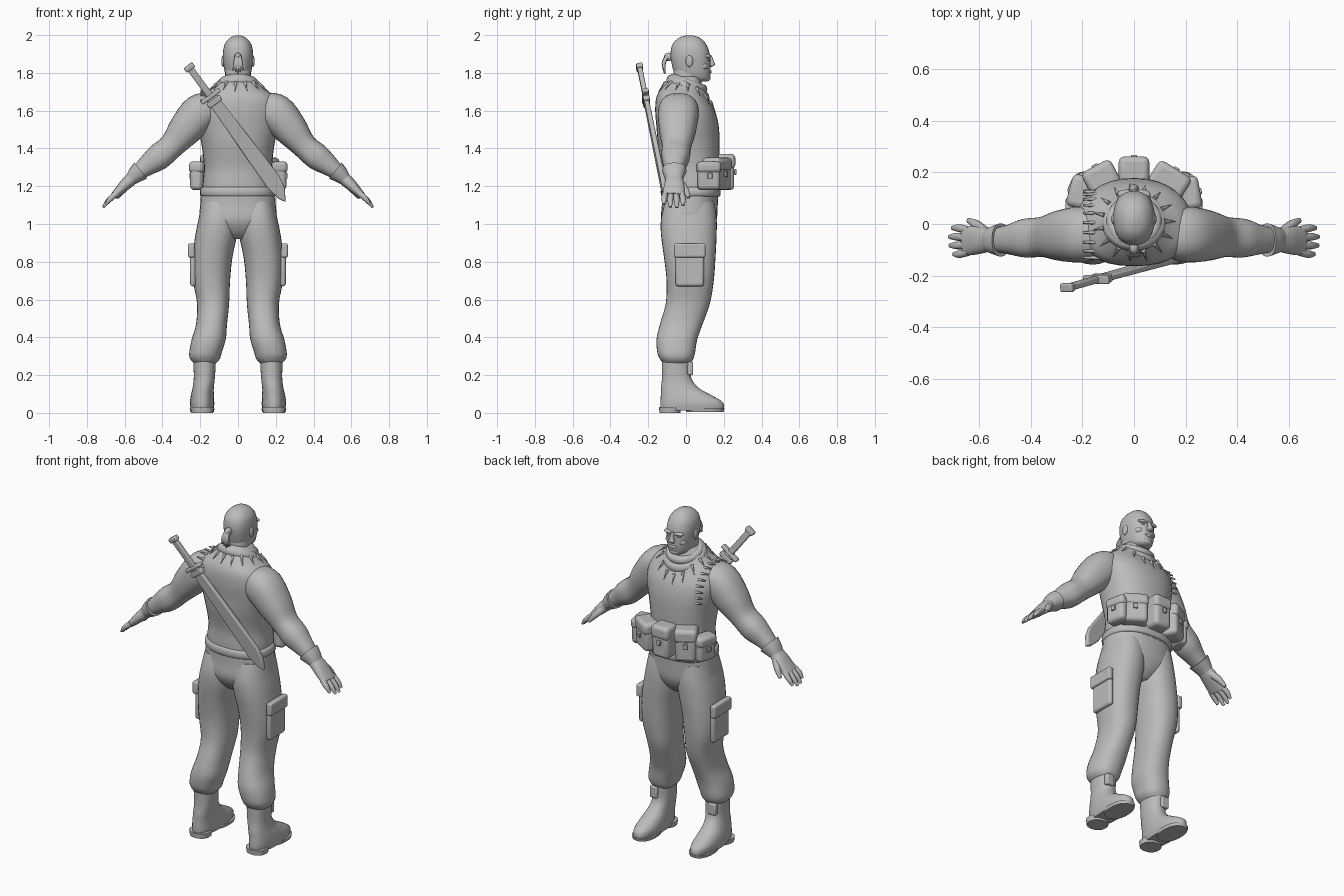
import bpy, bmesh, math
from mathutils import Vector, Matrix
from mathutils.bvhtree import BVHTree

cube = bpy.data.objects.get("Cube")
if cube:
    bpy.data.objects.remove(cube, do_unlink=True)

GREY = (.5, .5, .5, 1)
clay = bpy.data.materials.new("plain grey")
clay.use_nodes = True
clay.diffuse_color = GREY
clay.node_tree.nodes["Principled BSDF"].inputs["Base Color"].default_value = GREY
X, Y, Z = Vector((1, 0, 0)), Vector((0, 1, 0)), Vector((0, 0, 1))


def finish(name, bm, mirror=False, angle=50, bevel=0):
    """Turn a bmesh into a named, shaded object."""
    bmesh.ops.recalc_face_normals(bm, faces=bm.faces)
    mesh = bpy.data.meshes.new(name)
    bm.to_mesh(mesh)
    bm.free()
    mesh.materials.append(clay)
    obj = bpy.data.objects.new(name, mesh)
    bpy.context.collection.objects.link(obj)
    if bevel:
        mod = obj.modifiers.new("bevel", "BEVEL")
        mod.width, mod.segments = bevel, 3
    if mirror:
        obj.modifiers.new("mirror", "MIRROR")
    bpy.ops.object.select_all(action="DESELECT")
    obj.select_set(True)
    bpy.context.view_layer.objects.active = obj
    bpy.ops.object.shade_smooth_by_angle(angle=math.radians(angle))
    return obj


def smooth_rings(rings, steps):
    """Catmull-Rom resampling of a list of section tuples."""
    pts = [Vector(r) for r in rings]
    pts = [pts[0]] + pts + [pts[-1]]
    out = []
    for a, b, c, d in zip(pts, pts[1:], pts[2:], pts[3:]):
        for i in range(steps):
            t = i / steps
            out.append(b + (c - a) * (t / 2) + (a * 2 - b * 5 + c * 4 - d) * (t * t / 2)
                       + (b * 3 - a - c * 3 + d) * (t ** 3 / 2))
    return out + [pts[-1]]


def loft(name, rings, flat=True, ref=Y, power=2.3, sides=32, steps=4, mirror=False):
    """Skin rounded sections (x, y, z, half width, half depth) along a path."""
    bm = bmesh.new()
    secs = smooth_rings(rings, steps)
    loops = []
    for i, s in enumerate(secs):
        centre = Vector(s[:3])
        before, after = secs[max(i - 1, 0)], secs[min(i + 1, len(secs) - 1)]
        along = Z if flat else (Vector(after[:3]) - Vector(before[:3])).normalized()
        u = ref.cross(along).normalized()
        v = along.cross(u)
        loop = []
        for k in range(sides):
            a = math.tau * k / sides
            c, n = math.cos(a), math.sin(a)
            c = math.copysign(abs(c) ** (2 / power), c)
            n = math.copysign(abs(n) ** (2 / power), n)
            loop.append(bm.verts.new(centre + u * (c * s[3]) + v * (n * s[4])))
        loops.append(loop)
    for low, high in zip(loops, loops[1:]):
        for k in range(sides):
            m = (k + 1) % sides
            bm.faces.new((low[k], low[m], high[m], high[k]))
    bm.faces.new(loops[0])
    bm.faces.new(loops[-1])
    return finish(name, bm, mirror)


def column(name, rows, **options):
    """Centred vertical loft from (z, y, half width, half depth)."""
    return loft(name, [(0, y, z, w, d) for z, y, w, d in rows], **options)


def ball(name, centre, size, mirror=False):
    bm = bmesh.new()
    bmesh.ops.create_uvsphere(bm, u_segments=16, v_segments=10, radius=1,
                              matrix=Matrix.Translation(centre) @ Matrix.Diagonal((*size, 1)))
    return finish(name, bm, mirror)


def block(name, centre, size, turn=0, bevel=.008, mirror=False, frame=None):
    bm = bmesh.new()
    frame = frame or Matrix.Translation(centre) @ Matrix.Rotation(turn, 4, "Z")
    bmesh.ops.create_cube(bm, size=1, matrix=frame @ Matrix.Diagonal((*size, 1)))
    return finish(name, bm, mirror, bevel=bevel)


def spike(name, centre, direction, length, wide, tip):
    bm = bmesh.new()
    frame = Matrix.Translation(centre) @ direction.to_track_quat("Z", "Y").to_matrix().to_4x4()
    bmesh.ops.create_cone(bm, cap_ends=True, segments=8, radius1=wide, radius2=tip,
                          depth=length, matrix=frame)
    return finish(name, bm)


# Torso, hips and belt
torso = column("torso", [(1.14, .025, .187, .147), (1.21, .025, .187, .15), (1.3, .025, .18, .15),
                         (1.42, .015, .193, .163), (1.52, .008, .215, .165), (1.6, -.005, .225, .158),
                         (1.67, -.022, .2, .135), (1.72, -.02, .135, .11), (1.78, .0, .075, .075)])
column("hips", [(.92, .015, .05, .08), (.96, .015, .13, .12), (1.02, .015, .2, .147),
                (1.1, .02, .2, .148), (1.17, .022, .195, .15)])
column("belt", [(1.145, .025, .192, .15), (1.155, .025, .202, .158), (1.185, .025, .2, .158),
                (1.195, .025, .19, .15)], steps=2)

# Trouser legs with bloused cuffs, and boots
loft("trouser_leg", [(.175, -.048, .26, .056, .07), (.175, -.05, .285, .078, .088),
                     (.172, -.052, .32, .086, .1), (.155, -.048, .39, .09, .108),
                     (.14, -.025, .47, .082, .113), (.132, .01, .58, .085, .117),
                     (.14, .022, .7, .098, .125), (.135, .02, .82, .105, .136),
                     (.116, .015, .94, .11, .147), (.104, .015, 1.03, .104, .147),
                     (.1, .02, 1.12, .09, .13)], mirror=True)
loft("boot", [(.19, .033, .012, .058, .166), (.19, .033, .04, .064, .168), (.19, .025, .065, .064, .16),
              (.188, -.005, .1, .06, .128), (.184, -.034, .135, .056, .098),
              (.178, -.05, .19, .056, .077), (.177, -.05, .28, .06, .078)], mirror=True)
loft("boot_sole", [(.19, .1, .004, .062, .098), (.19, .1, .022, .066, .103)], mirror=True, steps=1)
loft("boot_heel", [(.19, -.085, 0, .058, .055), (.19, -.085, .03, .062, .058)], mirror=True, steps=1)
block("boot_strap", (.195, .022, .235), (.05, .03, .07), mirror=True)
block("cargo_pocket", (.238, .02, .77), (.03, .15, .2), mirror=True, bevel=.014)
block("pocket_flap", (.247, .02, .86), (.035, .165, .075), mirror=True, bevel=.01)

# Arms and gloves
arm = loft("arm", [(.13, -.03, 1.62, .075, .09), (.2, -.04, 1.59, .1, .108), (.28, -.045, 1.5, .09, .098),
                   (.35, -.05, 1.415, .068, .078), (.42, -.055, 1.355, .07, .075),
                   (.48, -.06, 1.31, .055, .058), (.55, -.062, 1.255, .034, .042)],
           flat=False, mirror=True)
loft("glove_cuff", [(.515, -.062, 1.283, .054, .064), (.54, -.062, 1.262, .046, .055),
                    (.57, -.062, 1.232, .032, .043)], flat=False, mirror=True)
loft("palm", [(.55, -.062, 1.25, .034, .042), (.59, -.062, 1.215, .032, .052),
              (.625, -.064, 1.18, .026, .056), (.655, -.068, 1.15, .02, .054)], flat=False, mirror=True)
for i, reach in enumerate((.85, 1, .97, .78)):
    y = -.024 - i * .028
    fan = (y + .065) * .2
    loft("finger", [(.64, y, 1.165, .016, .015), (.64 + .045 * reach, y + fan, 1.165 - .04 * reach, .014, .015),
                    (.64 + .074 * reach, y + fan, 1.165 - .078 * reach, .006, .008)],
         flat=False, sides=12, mirror=True)
loft("thumb", [(.575, -.035, 1.22, .022, .022), (.61, -.003, 1.18, .018, .018),
               (.64, .014, 1.14, .009, .01)], flat=False, sides=12, mirror=True)

# Head, face and ponytail
column("head", [(1.755, .068, .03, .045), (1.768, .045, .055, .079), (1.8, .034, .069, .096),
                (1.85, .027, .077, .103), (1.9, .022, .08, .104), (1.95, .018, .071, .09),
                (1.985, .018, .044, .057), (1.999, .018, .012, .016)])
column("neck", [(1.68, -.005, .085, .085), (1.74, .0, .072, .072), (1.82, .005, .066, .07)])
ball("brow", (.03, .115, 1.888), (.034, .018, .011), True)
ball("eye", (.03, .115, 1.87), (.015, .012, .007), True)
ball("cheek", (.042, .092, 1.835), (.024, .026, .02), True)
ball("ear", (.079, .018, 1.862), (.009, .02, .031), True)
ball("chin", (0, .108, 1.773), (.034, .023, .018))
ball("lips", (0, .123, 1.806), (.027, .013, .01))
loft("nose", [(0, .124, 1.895, .008, .01), (0, .134, 1.865, .011, .013),
              (0, .137, 1.843, .019, .016), (0, .128, 1.832, .012, .01)], sides=16)
ball("ponytail_knot", (0, -.092, 1.885), (.018, .025, .022))
for i in range(-2, 3):
    loft("ponytail_strand", [(i * .004, -.1, 1.89, .01, .01), (i * .008, -.118, 1.85, .01, .011),
                             (i * .013, -.112, 1.795 + abs(i) * .008, .003, .004)],
         flat=False, sides=8)

# Scarf: two tilted soft rings around the neck
for z, radius, thick, tilt in ((1.715, .092, .034, -29), (1.742, .082, .026, -20)):
    bpy.ops.mesh.primitive_torus_add(location=(0, .01, z), rotation=(math.radians(tilt), 0, 0),
                                     major_radius=radius, minor_radius=thick,
                                     major_segments=40, minor_segments=14)
    scarf = bpy.context.object
    scarf.name = "scarf"
    scarf.data.materials.append(clay)
    bpy.ops.object.shade_smooth()

# Cartridges and fangs laid on the body surface
trees = [BVHTree.FromPolygons([v.co for v in o.data.vertices], [p.vertices for p in o.data.polygons])
         for o in (torso, arm)]


def surface(start, direction):
    """First body point met by a ray; the body is symmetric in x."""
    flip = Vector((abs(start.x), start.y, start.z))
    ray = Vector((direction.x * (-1 if start.x < 0 else 1), direction.y, direction.z))
    hits = [t.ray_cast(flip, ray) for t in trees]
    hit = min((h for h in hits if h[0]), key=lambda h: h[3])
    return start + direction * hit[3]


for i in range(12):
    a = math.radians(-5 + i * 12)
    out = Vector((0, math.cos(a), math.sin(a)))
    spot = surface(Vector((-.165, -.03, 1.52)) + out, -out)
    spike("cartridge", spot + out * .004, Vector((-1, 0, .1)), .065, .009, .004)
for i in range(15):
    a = math.tau * i / 15
    out = Vector((math.cos(a), math.sin(a), 0))
    near, far = [surface(out * r + Vector((0, .01, 2)), -Z) for r in (.125, .15)]
    down = (far - near).normalized()
    spike("fang", near + down * .02 + Z * .004, down, .06, .009, .001)

# Belt pouches: x, y, turn in degrees, width, depth, height
for x, y, turn, wide, deep, tall in ((0, .2, 0, .11, .11, .19), (-.125, .175, 28, .12, .1, .19),
                                     (.135, .165, -32, .14, .1, .17), (-.21, .125, 75, .12, .07, .15),
                                     (.215, .12, -80, .12, .07, .15)):
    z = 1.18 + tall / 2
    turn = math.radians(turn)
    front = Matrix.Rotation(turn, 3, "Z") @ Y
    block("pouch", (x, y, z), (wide, deep, tall), turn, .022)
    block("pouch_flap", (x, y, z + tall * .3), (wide + .008, deep + .012, tall * .42), turn, .022)
    block("pouch_clasp", Vector((x, y, z)) + front * (deep / 2 + .006), (.025, .012, .03), turn, .004)

# Sheathed sword slung across the back; frame runs along its length
top, tip = Vector((-.262, -.247, 1.835)), Vector((.255, -.105, 1.13))
axis = (tip - top).normalized()
broad = axis.cross(Y).normalized()
frame = Matrix((broad, axis.cross(broad), axis)).transposed().to_4x4()
frame.translation = top
bm = bmesh.new()
outline = ((-.03, .2), (.03, .2), (.045, .76), (.03, .83), (-.01, .895), (-.03, .86), (-.045, .78))
face = bm.faces.new([bm.verts.new((x, -.013, z)) for x, z in outline])
grown = bmesh.ops.extrude_face_region(bm, geom=[face])["geom"]
bmesh.ops.translate(bm, vec=Y * .026, verts=[v for v in grown if isinstance(v, bmesh.types.BMVert)])
bm.transform(frame)
finish("scabbard", bm, bevel=.008)
for name, z, size in (("sword_guard", .2, (.12, .035, .022)), ("sword_collar", .235, (.085, .034, .03)),
                      ("sword_grip", .1, (.036, .026, .2)), ("sword_pommel", .008, (.056, .034, .028))):
    block(name, None, size, frame=frame @ Matrix.Translation((0, 0, z)), bevel=.007)
